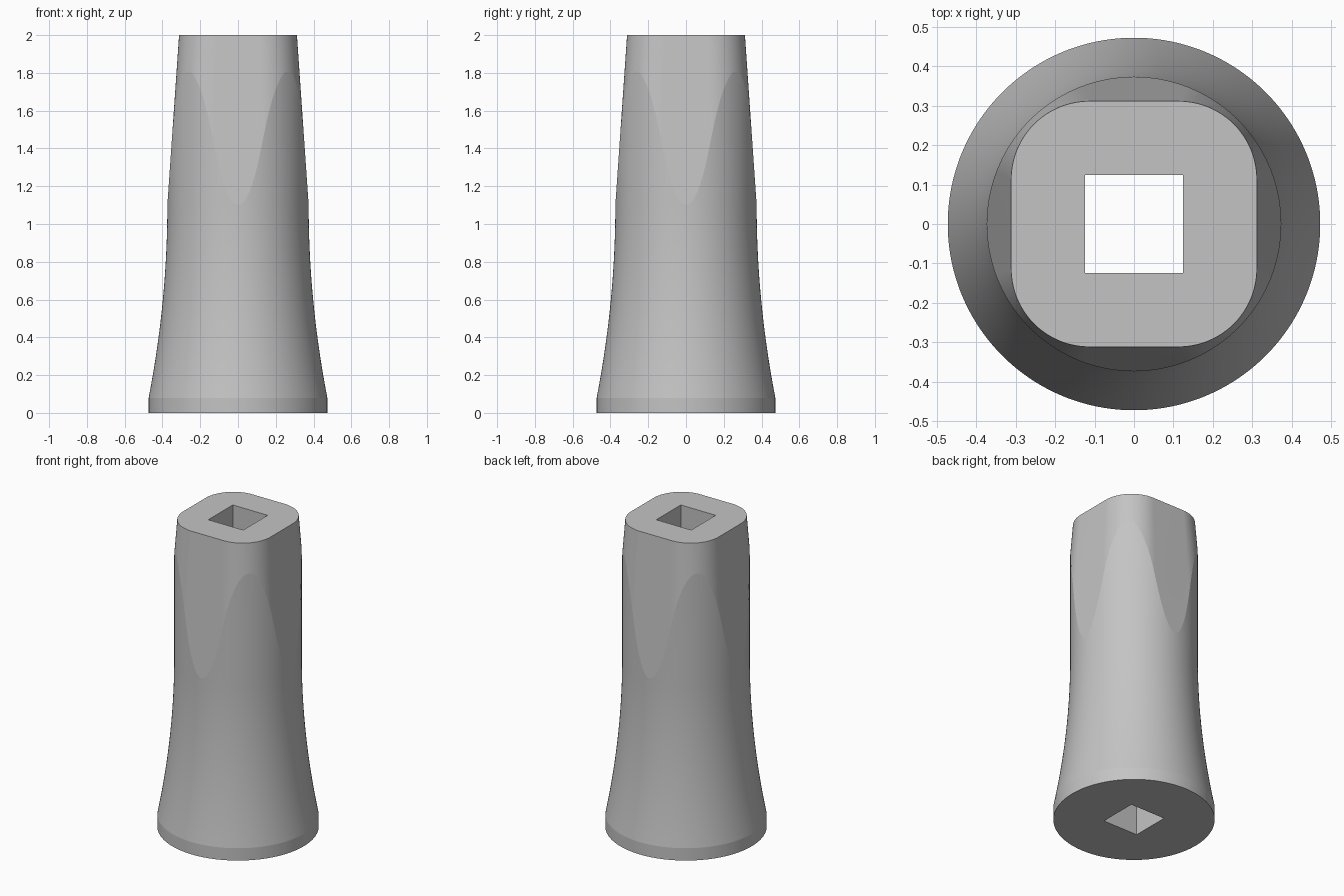
import bpy, bmesh
from math import sin, cos, pi, radians

if "Cube" in bpy.data.objects:
    bpy.data.objects.remove(bpy.data.objects["Cube"], do_unlink=True)

grey = bpy.data.materials.new("plain grey")
grey.use_nodes = True
colour = (0.55, 0.55, 0.55, 1)
grey.diffuse_color = colour
grey.node_tree.nodes["Principled BSDF"].inputs["Base Color"].default_value = colour


def loft(name, outline, sections):
    """Closed solid: the outline scaled by s at each (s, z) section."""
    bm = bmesh.new()
    rings = [[bm.verts.new((x * s, y * s, z)) for x, y in outline] for s, z in sections]
    n = len(outline)
    for low, high in zip(rings, rings[1:]):
        for i in range(n):
            j = (i + 1) % n
            bm.faces.new((low[i], low[j], high[j], high[i]))
    bm.faces.new(rings[0][::-1])
    bm.faces.new(rings[-1])
    mesh = bpy.data.meshes.new(name)
    bm.to_mesh(mesh)
    bm.free()
    mesh.materials.append(grey)
    ob = bpy.data.objects.new(name, mesh)
    bpy.context.collection.objects.link(ob)
    return ob


def rounded_square(half, flat, steps):
    """Outline of a square with rounded corners, counter-clockwise."""
    r = half - flat
    pts = []
    for corner in range(4):
        mid = pi / 4 + corner * pi / 2
        cx, cy = flat * 2 ** 0.5 * cos(mid), flat * 2 ** 0.5 * sin(mid)
        for i in range(steps + 1):
            a = corner * pi / 2 + i * pi / 2 / steps
            pts.append((cx + r * cos(a), cy + r * sin(a)))
    return pts


def cut(target, tool, operation):
    mod = target.modifiers.new(operation, 'BOOLEAN')
    mod.operation = operation
    mod.solver = 'EXACT'
    mod.object = tool
    bpy.ops.object.modifier_apply(modifier=mod.name)
    bpy.data.objects.remove(tool, do_unlink=True)


# Round flared body: straight foot, concave flare, straight neck
BASE, NECK, FOOT, WAIST = 0.473, 0.374, 0.08, 1.1
SEGS, RINGS = 192, 18
circle = [(cos(2 * pi * i / SEGS), sin(2 * pi * i / SEGS)) for i in range(SEGS)]
profile = [(BASE, 0)]
for i in range(RINGS + 1):
    t = i / RINGS
    profile.append((NECK + (BASE - NECK) * (1 - t) ** 2, FOOT + (WAIST - FOOT) * t))
profile.append((NECK, 2.1))
body = loft("flared_handle", circle, profile)

# Tapered rounded-square envelope that flattens the four upper sides
TOP = 0.312
envelope = loft("taper_envelope", rounded_square(TOP, 0.113, 40),
                [(2, -0.1), (2, 1.0), (0.3775 / TOP, 1.05), (1, 2)])

# Square bore right through
bore = loft("square_bore", [(-1, -1), (1, -1), (1, 1), (-1, 1)],
            [(0.125, -0.2), (0.125, 2.2)])

bpy.ops.object.select_all(action='DESELECT')
body.select_set(True)
bpy.context.view_layer.objects.active = body
cut(body, envelope, 'INTERSECT')
cut(body, bore, 'DIFFERENCE')
bpy.ops.object.shade_smooth_by_angle(angle=radians(3))
